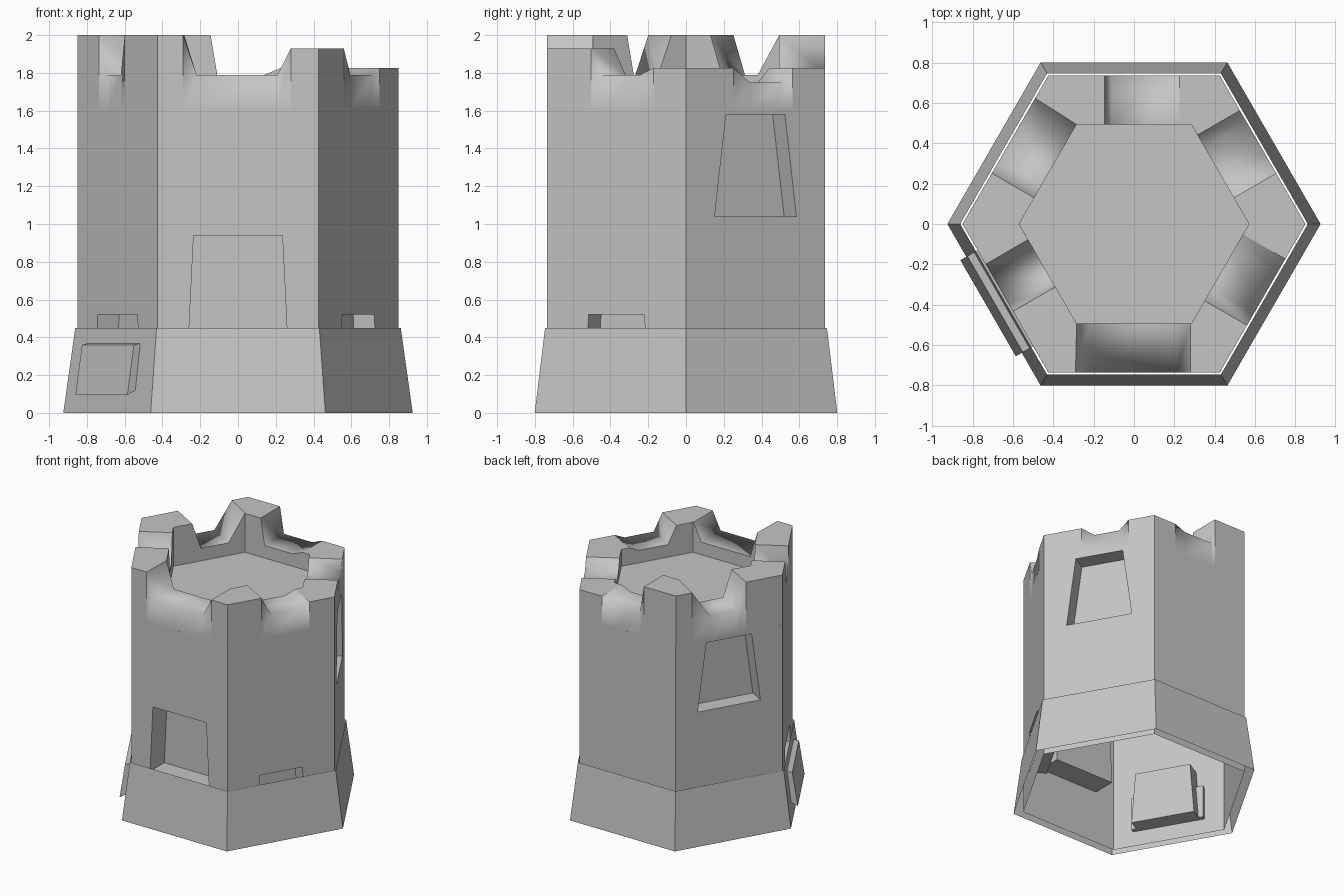
import bpy, bmesh
from math import cos, sin, radians
from mathutils import Vector

old = bpy.data.objects.get("Cube")
if old:
    bpy.data.objects.remove(old, do_unlink=True)

stone = bpy.data.materials.new("grey_stone")
stone.use_nodes = True
COLOR = (0.56, 0.56, 0.56, 1)
stone.diffuse_color = COLOR
stone.node_tree.nodes["Principled BSDF"].inputs["Base Color"].default_value = COLOR

A, H = 0.736, 0.425          # outer wall apothem and half side
A_IN, H_IN = 0.493, 0.285    # parapet inner edge
CROWN, DECK = 1.6, 1.69


def at(side, n, t, z):
    """Point on a side of the hexagon: n outwards, t along it, z up."""
    a = radians(30 + 60 * side)
    return Vector((n * cos(a) - t * sin(a), n * sin(a) + t * cos(a), z))


def face(bm, pts, smooth=False):
    f = bm.faces.new([bm.verts.new(p) for p in pts])
    f.smooth = smooth


def finish(bm, name):
    bmesh.ops.remove_doubles(bm, verts=bm.verts, dist=0.002)
    bmesh.ops.dissolve_degenerate(bm, edges=bm.edges, dist=0.0005)
    me = bpy.data.meshes.new(name)
    bm.to_mesh(me)
    bm.free()
    me.materials.append(stone)
    ob = bpy.data.objects.new(name, me)
    bpy.context.collection.objects.link(ob)
    return ob


# Tower walls, with tapered recesses: bottom, top, half widths, depth
recesses = {
    0: (1.04, 1.58, 0.25, 0.18, 0.13),
    2: (1.04, 1.58, 0.25, 0.18, 0.13),
    3: (0.12, 0.52, 0.24, 0.21, 0.13),
    4: (0.42, 0.94, 0.26, 0.235, 0.18),
    5: (0.20, 0.52, 0.19, 0.17, 0.13),
}
bm = bmesh.new()
for s in range(6):
    outer = [at(s, A, t, z) for t, z in ((-H, 0), (H, 0), (H, CROWN), (-H, CROWN))]
    if s not in recesses:
        face(bm, outer)
        continue
    z0, z1, w0, w1, depth = recesses[s]
    shape = ((-w0, z0), (w0, z0), (w1, z1), (-w1, z1))
    hole = [at(s, A, t, z) for t, z in shape]
    back = [at(s, A - depth, t, z) for t, z in shape]
    for i in range(4):
        j = (i + 1) % 4
        face(bm, (outer[i], outer[j], hole[j], hole[i]))
        face(bm, (hole[i], hole[j], back[j], back[i]))
    face(bm, back)
finish(bm, "tower_walls")

# Battlements: height, then (top, foot) reach along the next and previous side
merlons = [
    (1.825, (0.29, 0.39), (0.20, 0.28)),
    (1.825, (0.20, 0.285), (0.20, 0.27)),
    (2.0, (0.13, 0.27), (0.28, 0.315)),
    (2.0, (0.23, 0.31), (0.29, 0.36)),
    (2.0, (0.135, 0.205), (0.35, 0.39)),
    (1.93, (0.27, 0.34), (0.145, 0.215)),
]
bm = bmesh.new()
for s in range(6):
    h0, (top0, foot0), _ = merlons[s]
    h1, _, (top1, foot1) = merlons[(s + 1) % 6]
    gap = 1.75 if s == 0 else 1.79
    line = [(-H, h0), (top0 - H, h0), (foot0 - H, gap),
            (H - foot1, gap), (H - top1, h1), (H, h1)]
    for i in range(5):
        (t0, za), (t1, zb) = line[i], line[i + 1]
        i0, i1 = (max(-H_IN, min(H_IN, t)) for t in (t0, t1))
        if i == 0:
            i0 = -H_IN
        if i == 4:
            i1 = H_IN
        a, b = at(s, A, t0, za), at(s, A, t1, zb)
        c, d = at(s, A_IN, i1, zb), at(s, A_IN, i0, za)
        rounded = 0 < i < 4
        face(bm, (at(s, A, t0, CROWN), at(s, A, t1, CROWN), b, a), True)
        if i1 - i0 > 0.003:
            face(bm, (a, b, c, d), rounded)
            face(bm, (d, c, at(s, A_IN, i1, DECK), at(s, A_IN, i0, DECK)))
        else:
            face(bm, (a, b, c) if abs(za - zb) < 0.001 else (a, b, c, d), rounded)
bmesh.ops.remove_doubles(bm, verts=bm.verts, dist=0.002)
for e in bm.edges:
    p, q = (v.co for v in e.verts)
    if (p - q).xy.length < 0.01:
        e.smooth = False
finish(bm, "battlements")

# Roof deck
bm = bmesh.new()
face(bm, [at(s, A_IN, -H_IN, DECK) for s in range(6)])
finish(bm, "roof_deck")

# Sloped base skirt, open above and below
bm = bmesh.new()
for s in range(6):
    face(bm, (at(s, 0.801, -0.4625, 0), at(s, 0.801, 0.4625, 0),
              at(s, 0.746, 0.431, 0.45), at(s, 0.746, -0.431, 0.45)))
finish(bm, "base_skirt")

# Slanted slab on the right front side of the base
bm = bmesh.new()
section = ((0.70, 0.12), (0.788, 0.12), (0.835, 0.095), (0.795, 0.36), (0.70, 0.38))
ends = [[at(3, n, t, z) for n, z in section] for t in (-0.275, 0.275)]
face(bm, ends[0])
face(bm, ends[1][::-1])
for i in range(5):
    j = (i + 1) % 5
    face(bm, (ends[0][j], ends[0][i], ends[1][i], ends[1][j]))
finish(bm, "base_slab")
